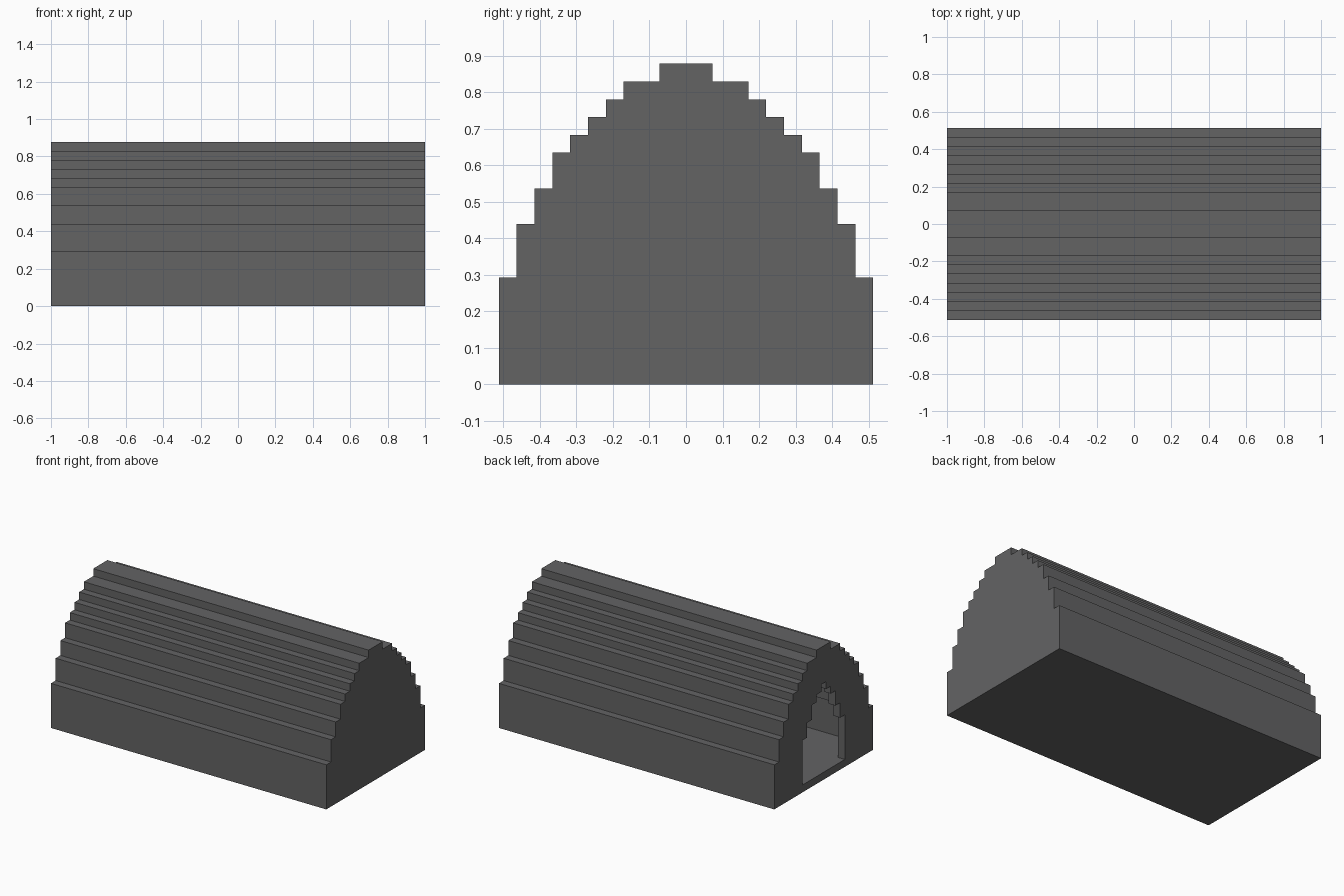
import bpy
import bmesh

cube = bpy.data.objects.get("Cube")
if cube:
    bpy.data.objects.remove(cube, do_unlink=True)

U = 2 / 41          # one block
END = 1.0           # half length

# Stepped arches: (half width, top height) in blocks, widest first
OUTER = [(10.5, 6), (9.5, 9), (8.5, 11), (7.5, 13), (6.5, 14),
         (5.5, 15), (4.5, 16), (3.5, 17), (1.5, 18)]
INNER = [(w - 1, h) for w, h in OUTER[:-2]] + [(3.5, 16), (1.5, 17)]
INNER = [(9.5, 6), (8.5, 9), (7.5, 11), (6.5, 13), (5.5, 14),
         (4.5, 15), (3.5, 16), (1.5, 17)]
DOOR = [(4.5, 7), (3.5, 9), (2.5, 11), (1.5, 12), (0.5, 13)]


def half_arch(steps, floor):
    """Half outline from bottom centre to top centre."""
    pts, z = [(0, floor)], floor
    for w, h in steps:
        pts += [(w, z), (w, h)]
        z = h
    return pts + [(0, z)]


def add_ring(bm, half, x):
    """Both halves of an outline at x, sharing the two centre vertices."""
    left = [bm.verts.new((x, y * U, z * U)) for y, z in half]
    right = [bm.verts.new((x, -y * U, z * U)) for y, z in half[1:-1]]
    return left, [left[0]] + right + [left[-1]]


def walls(bm, a, b):
    for p, q in zip(a, b):
        for i in range(len(p) - 1):
            bm.faces.new((p[i], p[i + 1], q[i + 1], q[i]))


def cap(bm, ring):
    for side in ring:
        bm.faces.new(side)


def cap_with_hole(bm, ring, hole):
    for side, gap in zip(ring, hole):
        bm.faces.new(side + gap[::-1])


outer, inner, door = half_arch(OUTER, 0), half_arch(INNER, 1), half_arch(DOOR, 1)
bm = bmesh.new()

# Outside skin with a closed end
out_open = add_ring(bm, outer, -END)
out_closed = add_ring(bm, outer, END)
walls(bm, out_open, out_closed)
cap(bm, out_closed)

# Hollow room
in_open = add_ring(bm, inner, -END + U)
in_closed = add_ring(bm, inner, END - U)
walls(bm, in_open, in_closed)
cap(bm, in_closed)

# Doorway through the open end wall
door_out = add_ring(bm, door, -END)
door_in = add_ring(bm, door, -END + U)
walls(bm, door_out, door_in)
cap_with_hole(bm, out_open, door_out)
cap_with_hole(bm, in_open, door_in)

bmesh.ops.recalc_face_normals(bm, faces=bm.faces[:])
mesh = bpy.data.meshes.new("stepped_arch_shelter")
bm.to_mesh(mesh)
bm.free()

shelter = bpy.data.objects.new("stepped_arch_shelter", mesh)
bpy.context.collection.objects.link(shelter)

# Dark grey stone
stone = bpy.data.materials.new("dark_grey")
stone.use_nodes = True
colour = (0.125, 0.125, 0.127, 1)
stone.diffuse_color = colour
stone.node_tree.nodes["Principled BSDF"].inputs["Base Color"].default_value = colour
mesh.materials.append(stone)
